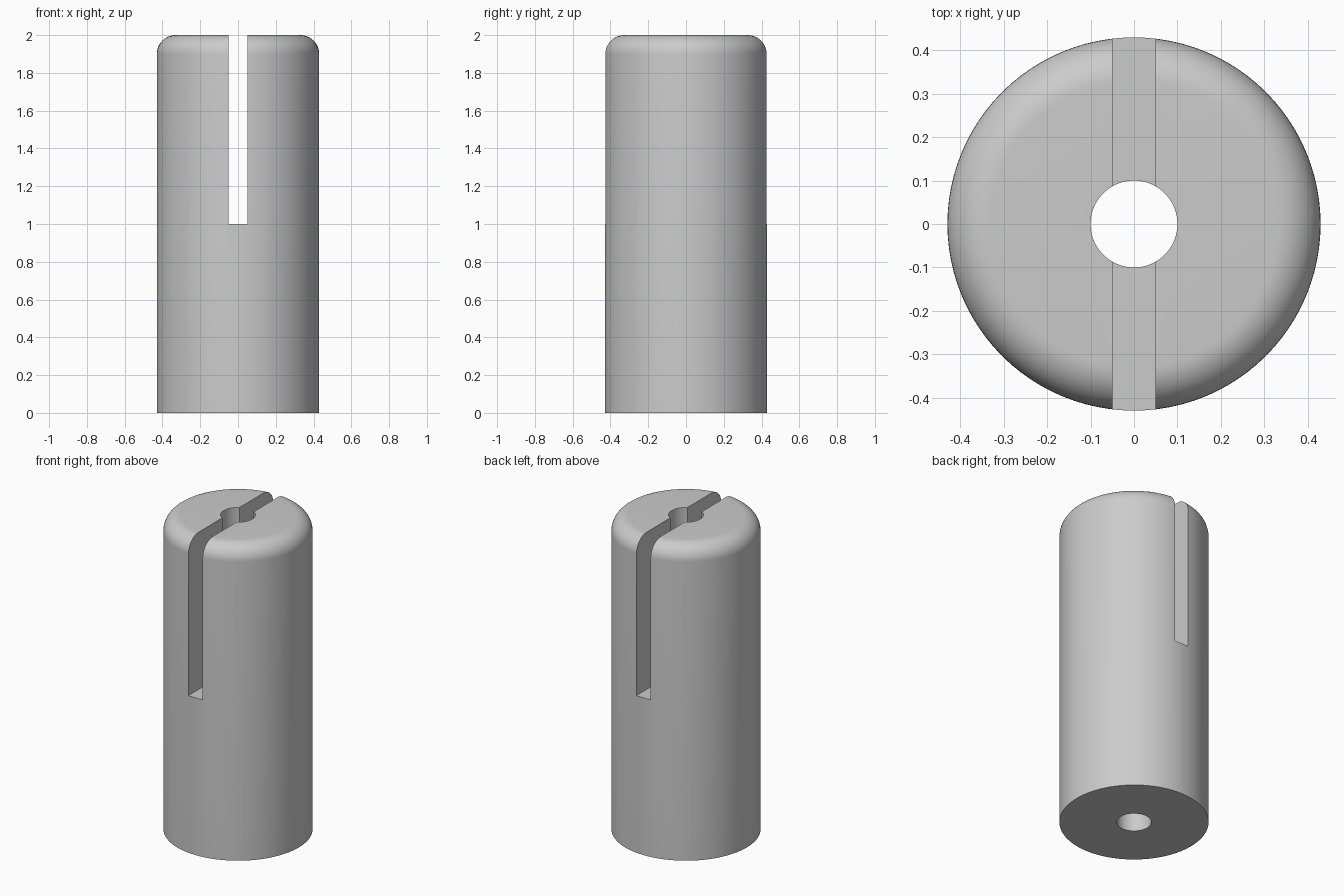
import bpy, bmesh, math

if "Cube" in bpy.data.objects:
    bpy.data.objects.remove(bpy.data.objects["Cube"])

R, BORE, FILLET, H = 0.43, 0.10, 0.10, 2.0
SEGMENTS = 96

grey = bpy.data.materials.new("plain grey")
grey.diffuse_color = (0.6, 0.6, 0.6, 1)
grey.use_nodes = True
grey.node_tree.nodes["Principled BSDF"].inputs["Base Color"].default_value = grey.diffuse_color


def make_object(name, bm):
    bmesh.ops.recalc_face_normals(bm, faces=bm.faces)
    mesh = bpy.data.meshes.new(name)
    bm.to_mesh(mesh)
    bm.free()
    obj = bpy.data.objects.new(name, mesh)
    bpy.context.collection.objects.link(obj)
    mesh.materials.append(grey)
    return obj


# Sleeve: closed wall section with a rounded top edge, spun around z
profile = [(BORE, 0), (R, 0)]
for i in range(13):
    a = math.pi / 2 * i / 12
    profile.append((R - FILLET + FILLET * math.cos(a), H - FILLET + FILLET * math.sin(a)))
profile.append((BORE, H))

bm = bmesh.new()
rings = []
for s in range(SEGMENTS):
    a = 2 * math.pi * s / SEGMENTS
    rings.append([bm.verts.new((r * math.cos(a), r * math.sin(a), z)) for r, z in profile])
for s in range(SEGMENTS):
    p, q = rings[s], rings[(s + 1) % SEGMENTS]
    for i in range(len(profile)):
        j = (i + 1) % len(profile)
        bm.faces.new((p[i], q[i], q[j], p[j]))
sleeve = make_object("slotted_sleeve", bm)

# Slot cutter: runs front to back through the upper half
bm = bmesh.new()
bmesh.ops.create_cube(bm, size=1)
for v in bm.verts:
    v.co = (v.co.x * 0.10, v.co.y * 1.2, 1.6 + v.co.z * 1.2)
cutter = make_object("slot_cutter", bm)

# Apply the cut, then remove the cutter
cut = sleeve.modifiers.new("slot", 'BOOLEAN')
cut.operation = 'DIFFERENCE'
cut.solver = 'EXACT'
cut.object = cutter
bpy.context.view_layer.objects.active = sleeve
sleeve.select_set(True)
bpy.ops.object.modifier_apply(modifier="slot")
bpy.data.objects.remove(cutter)

# Smooth curved walls, keep the cut edges sharp
bpy.ops.object.shade_smooth_by_angle(angle=math.radians(30))
